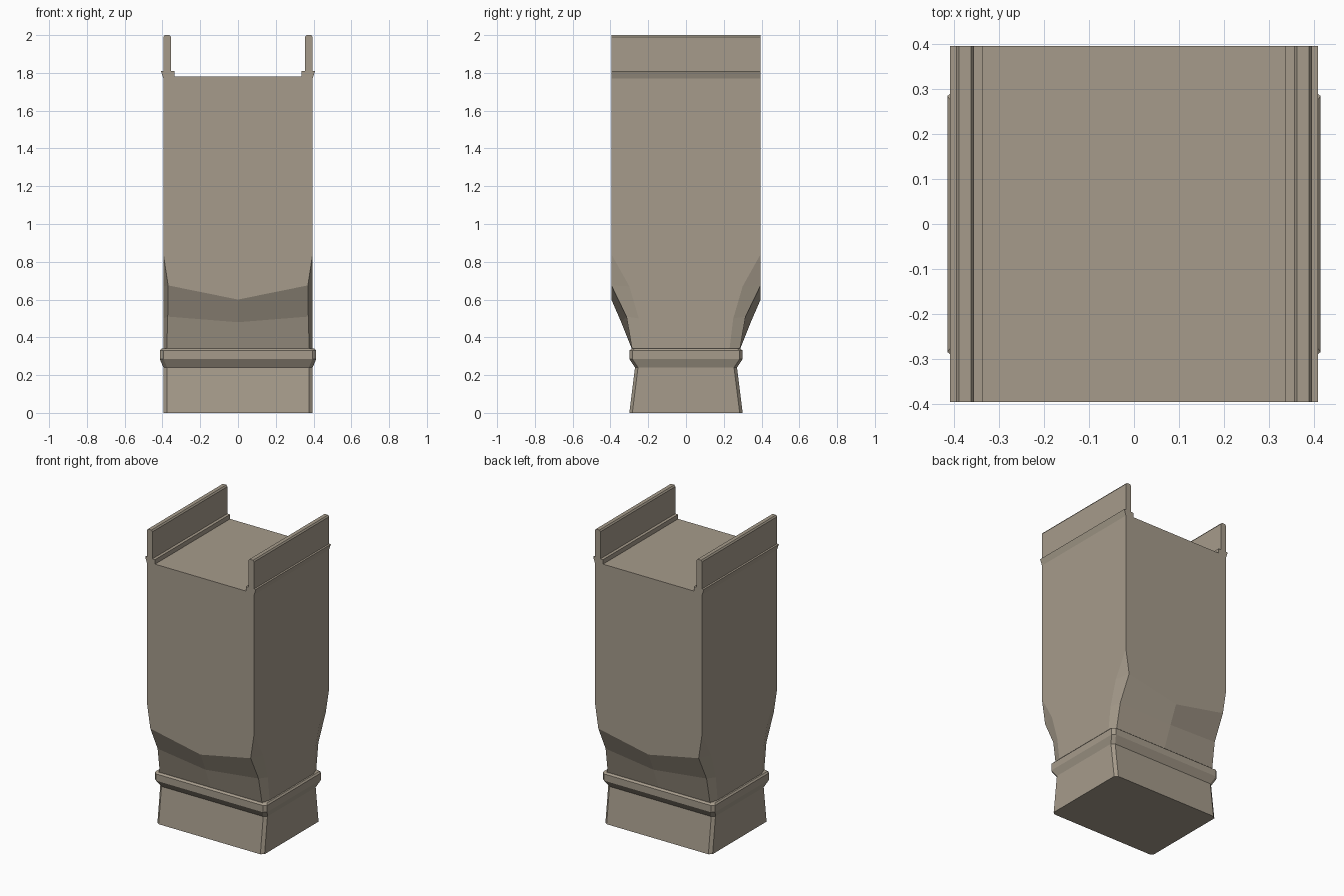
import bpy, bmesh

if "Cube" in bpy.data.objects:
    bpy.data.objects.remove(bpy.data.objects["Cube"])

stone = bpy.data.materials.new("warm grey stone")
stone.diffuse_color = (0.38, 0.33, 0.26, 1)
stone.use_nodes = True
stone.node_tree.nodes["Principled BSDF"].inputs["Base Color"].default_value = stone.diffuse_color


def finish(bm, name):
    bmesh.ops.remove_doubles(bm, verts=bm.verts, dist=0.0005)
    bmesh.ops.recalc_face_normals(bm, faces=bm.faces)
    mesh = bpy.data.meshes.new(name)
    bm.to_mesh(mesh)
    bm.free()
    mesh.materials.append(stone)
    obj = bpy.data.objects.new(name, mesh)
    bpy.context.collection.objects.link(obj)
    return obj


def add_face(bm, points):
    return bm.faces.new([bm.verts.new(p) for p in points])


# Base plinth and collar: chamfered rectangles stacked up (z, half x, half y)
levels = [(0, .395, .30), (.24, .395, .27), (.285, .414, .30),
          (.33, .414, .30), (.34, .405, .288)]
bm = bmesh.new()
rings = []
for z, hx, hy in levels:
    cx, cy = .02, .016
    pts = [(hx, -hy + cy), (hx, hy - cy), (hx - cx, hy), (-hx + cx, hy),
           (-hx, hy - cy), (-hx, -hy + cy), (-hx + cx, -hy), (hx - cx, -hy)]
    rings.append([bm.verts.new((x, y, z)) for x, y in pts])
for a, b in zip(rings, rings[1:]):
    for i in range(8):
        j = (i + 1) % 8
        bm.faces.new((a[i], a[j], b[j], b[i]))
bm.faces.new(rings[0])
bm.faces.new(rings[-1])
finish(bm, "base_and_collar")

# Shaft: one quarter, mirrored to four, flaring out of the narrow neck
H, TOP = .395, 1.78
C = [(0, .285, .335), (0, .343, .48), (0, H, .60)]              # middle ridge
E = [(.377, .285, .335), (.372, .315, .51), (.370, H, .675)]    # front corner
S = [(H, .23, .335), (H, .25, .50), (H, .30, .67)]              # side corner
T, K = (H, H, .84), (H, H, TOP)
quarter = [
    [C[0], E[0], E[1], C[1]], [C[1], E[1], E[2], C[2]],
    [C[2], E[2], T, K, (0, H, TOP)],
    [E[0], S[0], S[1], E[1]], [E[1], S[1], S[2], E[2]], [E[2], S[2], T],
    [S[0], S[1], S[2], T, K, (H, 0, TOP), (H, 0, .335)],
    [(0, 0, TOP), (H, 0, TOP), K, (0, H, TOP)],
    [(0, 0, .335), (H, 0, .335), S[0], E[0], C[0]],
]
bm = bmesh.new()
for sx in (1, -1):
    for sy in (1, -1):
        for face in quarter:
            add_face(bm, [(x * sx, y * sy, z) for x, y, z in face])
shaft = finish(bm, "shaft")
bm = bmesh.new()
bm.from_mesh(shaft.data)
bmesh.ops.dissolve_limit(bm, angle_limit=.005, verts=bm.verts, edges=bm.edges)
bm.to_mesh(shaft.data)
bm.free()

# Top rails: stepped profile with an outer lip, run front to back
profile = [(.335, 1.775), (.335, 1.81), (.355, 1.81), (.355, 1.99), (.362, 2.0),
           (.388, 2.0), (.395, 1.99), (.395, 1.81), (.408, 1.81), (.395, 1.77)]
for side, name in ((-1, "left_rail"), (1, "right_rail")):
    bm = bmesh.new()
    cap = add_face(bm, [(side * x, -H, z) for x, z in profile])
    out = bmesh.ops.extrude_face_region(bm, geom=[cap], use_keep_orig=True)
    moved = [g for g in out["geom"] if isinstance(g, bmesh.types.BMVert)]
    bmesh.ops.translate(bm, verts=moved, vec=(0, 2 * H, 0))
    finish(bm, name)
